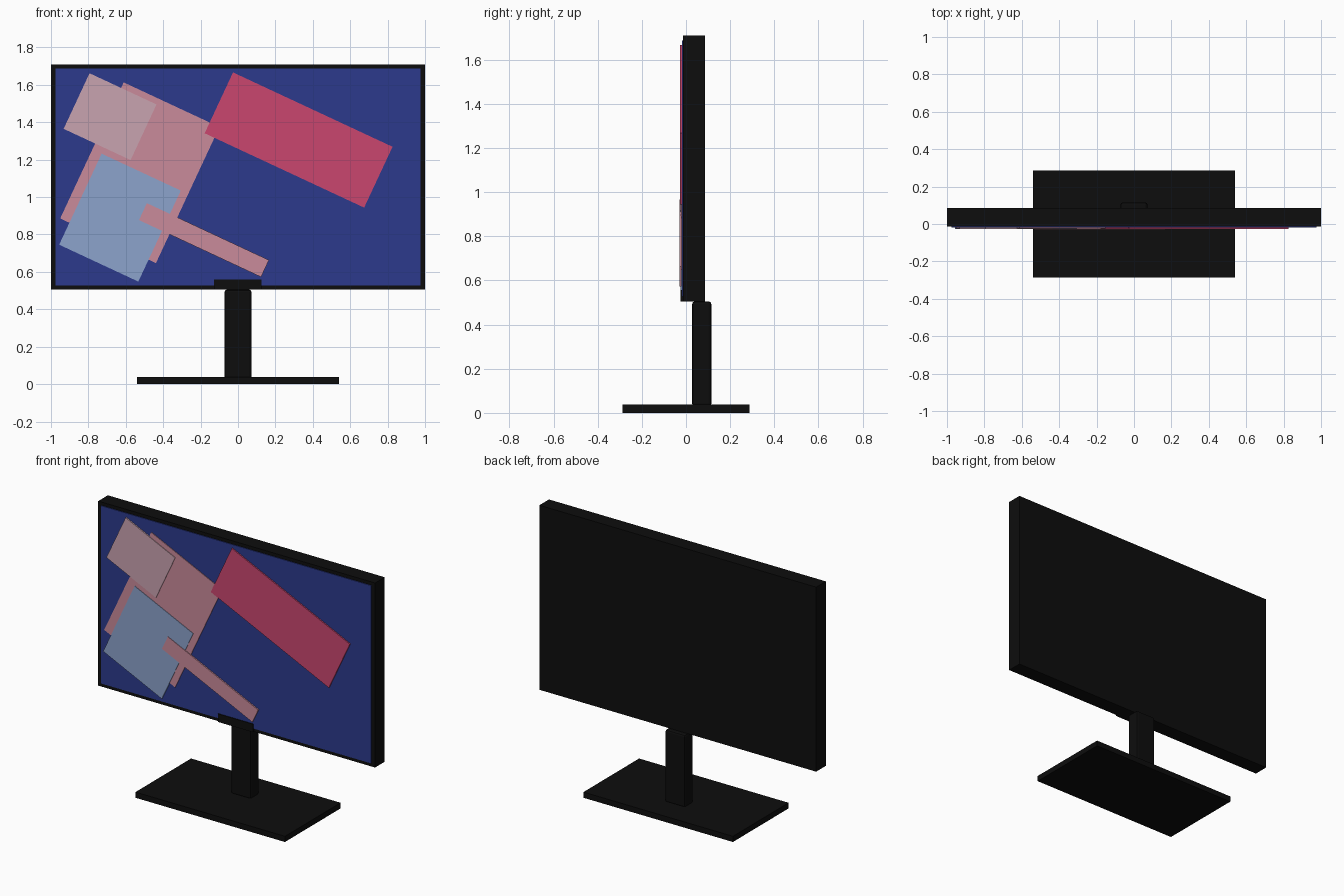
import bpy
import math

cube = bpy.data.objects.get("Cube")
if cube:
    bpy.data.objects.remove(cube, do_unlink=True)


def material(name, rgb):
    """Flat material from display colour values (0-255)."""
    linear = [((c / 255 + 0.055) / 1.055) ** 2.4 if c > 10 else c / 255 / 12.92 for c in rgb]
    mat = bpy.data.materials.new(name)
    mat.use_nodes = True
    mat.diffuse_color = (*linear, 1)
    bsdf = mat.node_tree.nodes["Principled BSDF"]
    bsdf.inputs["Base Color"].default_value = (*linear, 1)
    bsdf.inputs["Roughness"].default_value = 0.6
    return mat


black = material("black plastic", (13, 13, 13))
navy = material("screen blue", (44, 58, 140))
crimson = material("crimson", (202, 70, 111))
rose = material("rose pink", (202, 139, 155))
blush = material("pale pink", (201, 163, 176))
sky = material("pale blue", (140, 163, 204))


def box(name, x, y, z, mat, tilt=0.0, bevel=0.0):
    """Box from (min, max) ranges, turned about its own y axis by tilt degrees."""
    ranges = (x, y, z)
    bpy.ops.mesh.primitive_cube_add(size=1, location=[(a + b) / 2 for a, b in ranges])
    obj = bpy.context.object
    obj.name = name
    obj.scale = [b - a for a, b in ranges]
    bpy.ops.object.transform_apply(location=False, rotation=False, scale=True)
    obj.rotation_euler.y = math.radians(tilt)
    obj.data.materials.append(mat)
    if bevel:
        mod = obj.modifiers.new("Bevel", "BEVEL")
        mod.width = bevel
        mod.segments = 2
    return obj


# Stand
box("base_plate", (-0.54, 0.54), (-0.287, 0.287), (0, 0.037), black)
box("neck", (-0.072, 0.072), (0.028, 0.115), (0.03, 0.505), black, bevel=0.012)

# Display housing, screen and lower sensor tab
box("housing", (-1, 1), (-0.014, 0.085), (0.505, 1.71), black)
box("screen", (-0.975, 0.975), (-0.019, -0.01), (0.527, 1.688), navy)
box("sensor_tab", (-0.128, 0.126), (-0.024, 0), (0.505, 0.558), black)

# Tilted coloured panels: name, centre x, centre z, width, height, front y, material
panels = [
    ("large_rose_panel", -0.525, 1.13, 0.565, 0.803, -0.023, rose),
    ("crimson_panel", 0.324, 1.305, 0.941, 0.359, -0.027, crimson),
    ("pale_pink_panel", -0.684, 1.43, 0.395, 0.328, -0.027, blush),
    ("pale_blue_panel", -0.631, 0.89, 0.467, 0.537, -0.026, sky),
    ("rose_bar", -0.182, 0.77, 0.72, 0.1, -0.029, rose),
]
for name, cx, cz, w, h, front, mat in panels:
    box(name, (cx - w / 2, cx + w / 2), (front, front + 0.008),
        (cz - h / 2, cz + h / 2), mat, tilt=25)
